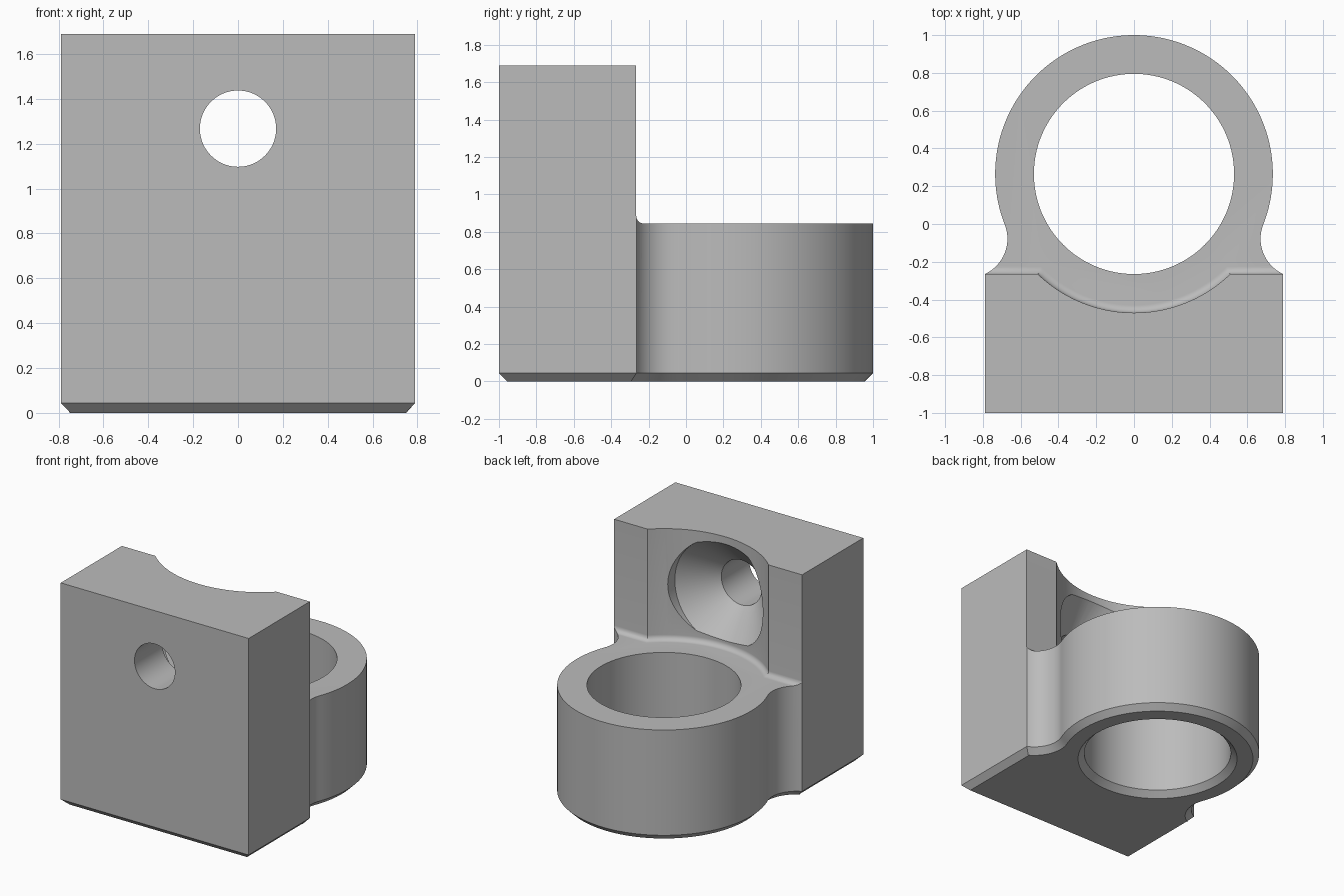
import bpy, bmesh, math

cube = bpy.data.objects.get("Cube")
if cube:
    bpy.data.objects.remove(cube, do_unlink=True)

HALF_W, FRONT, BACK, HEIGHT = 0.79, -1.0, -0.265, 1.69
RING_Y, RING_R, BORE_R, RING_TOP = 0.265, 0.735, 0.53, 0.845
CHAMFER, FILLET, NECK_R = 0.045, 0.04, 0.205
HOLE_Z = 1.267

grey = bpy.data.materials.new("plain grey")
grey.use_nodes = True
grey.diffuse_color = (0.5, 0.5, 0.5, 1)
grey.node_tree.nodes["Principled BSDF"].inputs["Base Color"].default_value = (0.5, 0.5, 0.5, 1)


def loft(name, levels):
    """Closed solid through matching loops of points."""
    bm = bmesh.new()
    loops = [[bm.verts.new(p) for p in level] for level in levels]
    n = len(loops[0])
    for low, high in zip(loops, loops[1:]):
        for i in range(n):
            j = (i + 1) % n
            bm.faces.new((low[i], low[j], high[j], high[i]))
    bm.faces.new(loops[0][::-1])
    bm.faces.new(loops[-1])
    bmesh.ops.recalc_face_normals(bm, faces=bm.faces)
    mesh = bpy.data.meshes.new(name)
    bm.to_mesh(mesh)
    bm.free()
    mesh.materials.append(grey)
    obj = bpy.data.objects.new(name, mesh)
    bpy.context.collection.objects.link(obj)
    return obj


def arc(cx, cy, r, start, end, steps):
    angles = [start + (end - start) * i / steps for i in range(steps + 1)]
    return [(cx + r * math.cos(a), cy + r * math.sin(a)) for a in angles]


def inset(points, d):
    """Move a counter-clockwise outline inwards with mitred corners."""
    result = []
    for i, (x, y) in enumerate(points):
        px, py = points[i - 1]
        qx, qy = points[(i + 1) % len(points)]
        a, b = math.hypot(x - px, y - py), math.hypot(qx - x, qy - y)
        n1 = ((py - y) / a, (x - px) / a)
        n2 = ((y - qy) / b, (qx - x) / b)
        k = d / (1 + n1[0] * n2[0] + n1[1] * n2[1])
        result.append((x + k * (n1[0] + n2[0]), y + k * (n1[1] + n2[1])))
    return result


def at_height(points, z):
    return [(x, y, z) for x, y in points]


def cut(target, cutter):
    cutter.hide_render = True
    mod = target.modifiers.new("cut", "BOOLEAN")
    mod.operation, mod.solver, mod.object = "DIFFERENCE", "EXACT", cutter
    bpy.context.view_layer.objects.active = target
    bpy.ops.object.modifier_apply(modifier=mod.name)
    bpy.data.objects.remove(cutter, do_unlink=True)


# Outline: block, concave necks and round ring
neck_x = 0.875
drop = math.sqrt((RING_R + NECK_R) ** 2 - neck_x ** 2)
neck_y = RING_Y - drop
tangent = math.atan2(drop, -neck_x)
corner = math.pi + math.acos((neck_x - HALF_W) / NECK_R)
neck = arc(neck_x, neck_y, NECK_R, corner, tangent, 16)
ring_start = -math.atan2(drop, neck_x)
ring = arc(0, RING_Y, RING_R, ring_start, math.pi - ring_start, 96)
outline = [(-HALF_W, FRONT), (HALF_W, FRONT)] + neck + ring[1:-1]
outline += [(-x, y) for x, y in reversed(neck)]

body = loft("bracket_body", [at_height(inset(outline, CHAMFER), 0),
                             at_height(outline, CHAMFER),
                             at_height(outline, HEIGHT)])


# Clear the space above the ring, leaving a fillet at its foot
def clearance(d):
    r, wall = RING_R - d, BACK + d - 0.001
    half = math.acos((RING_Y - wall) / r)
    curve = arc(0, RING_Y, r, -math.pi / 2 - half, -math.pi / 2 + half, 48)
    return [(-1.2, wall)] + curve + [(1.2, wall), (1.2, 1.3), (-1.2, 1.3)]


levels = []
for i in range(9):
    a = math.pi / 2 * i / 8
    levels.append(at_height(clearance(FILLET * (1 - math.sin(a))),
                            RING_TOP + FILLET * (1 - math.cos(a))))
levels.append(at_height(clearance(0), HEIGHT + 0.2))
cut(body, loft("clearance_cutter", levels))

# Vertical bore with a chamfered lower rim
bore = [(BORE_R + 2 * CHAMFER, -CHAMFER), (BORE_R, CHAMFER), (BORE_R, HEIGHT + 0.1)]
cut(body, loft("bore_cutter", [at_height(arc(0, RING_Y, r, 0, math.tau, 128)[:-1], z)
                               for r, z in bore]))

# Screw hole with a conical countersink on the back
screw = [(0.17, -1.2), (0.17, -0.667), (0.4, -0.437), (0.4, 0.1)]
cut(body, loft("screw_cutter", [[(x, y, z) for x, z in arc(0, HOLE_Z, r, 0, math.tau, 80)[:-1]]
                                for r, y in screw]))

bpy.ops.object.select_all(action="DESELECT")
body.select_set(True)
bpy.context.view_layer.objects.active = body
bpy.ops.object.shade_smooth_by_angle(angle=math.radians(30))
